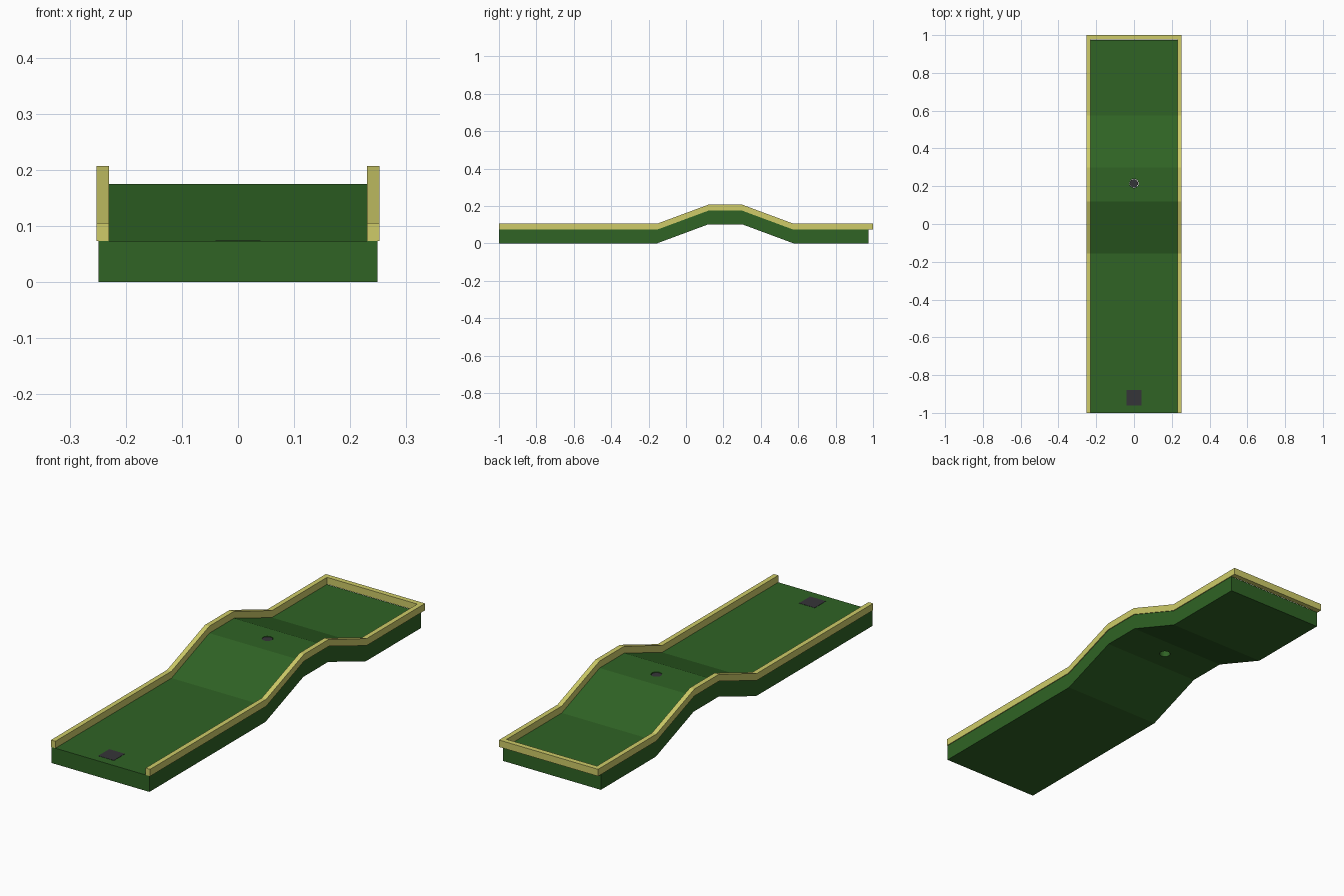
import bpy
import bmesh

if "Cube" in bpy.data.objects:
    bpy.data.objects.remove(bpy.data.objects["Cube"])


def material(name, rgb):
    m = bpy.data.materials.new(name)
    m.diffuse_color = (*rgb, 1)
    m.use_nodes = True
    m.node_tree.nodes["Principled BSDF"].inputs["Base Color"].default_value = m.diffuse_color
    return m


GREEN = material("turf green", (0.029, 0.125, 0.018))
YELLOW = material("rail yellow", (0.62, 0.60, 0.14))
DARK = material("dark grey", (0.036, 0.035, 0.040))

FLOOR = 0.073   # floor thickness
RAIL = 0.032    # rail height
HUMP = [(-0.155, 0), (0.12, 0.102), (0.30, 0.102), (0.575, 0)]


def finish(name, bm, mat):
    bmesh.ops.recalc_face_normals(bm, faces=bm.faces[:])
    me = bpy.data.meshes.new(name)
    bm.to_mesh(me)
    bm.free()
    me.materials.append(mat)
    ob = bpy.data.objects.new(name, me)
    bpy.context.collection.objects.link(ob)
    return ob


def strip(name, x0, x1, z0, z1, y_end, mat):
    """Sweep a rectangular section along the course centre line."""
    bm = bmesh.new()
    rings = []
    for y, h in [(-1, 0)] + HUMP + [(y_end, 0)]:
        rings.append([bm.verts.new((x, y, z + h)) for x, z in
                      ((x0, z0), (x1, z0), (x1, z1), (x0, z1))])
    for a, b in zip(rings, rings[1:]):
        for i in range(4):
            j = (i + 1) % 4
            bm.faces.new((a[i], a[j], b[j], b[i]))
    bm.faces.new(rings[0])
    bm.faces.new(rings[-1])
    return finish(name, bm, mat)


def box(name, x0, x1, y0, y1, z0, z1, mat):
    bm = bmesh.new()
    bmesh.ops.create_cube(bm, size=1)
    for v in bm.verts:
        v.co.x = x1 if v.co.x > 0 else x0
        v.co.y = y1 if v.co.y > 0 else y0
        v.co.z = z1 if v.co.z > 0 else z0
    return finish(name, bm, mat)


def disc(name, radius, depth, centre, mat):
    bm = bmesh.new()
    bmesh.ops.create_cone(bm, cap_ends=True, segments=16, radius1=radius,
                          radius2=radius, depth=depth)
    bmesh.ops.translate(bm, verts=bm.verts[:], vec=centre)
    return finish(name, bm, mat)


# Ramped floor with the hole drilled through the raised part
floor = strip("floor", -0.249, 0.249, 0, FLOOR, 0.975, GREEN)
cutter = disc("hole_cutter", 0.024, 0.4, (0, 0.215, 0.14), GREEN)
cutter.hide_render = True
cutter.hide_viewport = True
cut = floor.modifiers.new("hole", "BOOLEAN")
cut.operation = "DIFFERENCE"
cut.solver = "EXACT"
cut.object = cutter

# Dark lid of the cup, just below the floor surface
disc("cup", 0.0225, 0.006, (-0.001, 0.215, 0.170), DARK)

# Side rails that follow the hump, and the end rail
for side, s in (("left", -1), ("right", 1)):
    strip(side + "_rail", s * 0.23, s * 0.2525, FLOOR, FLOOR + RAIL, 1.0, YELLOW)
box("end_rail", -0.23, 0.23, 0.976, 1.0, FLOOR, FLOOR + RAIL, YELLOW)

# Square tee mat
box("tee_mat", -0.04, 0.04, -0.96, -0.88, FLOOR - 0.002, FLOOR + 0.001, DARK)
